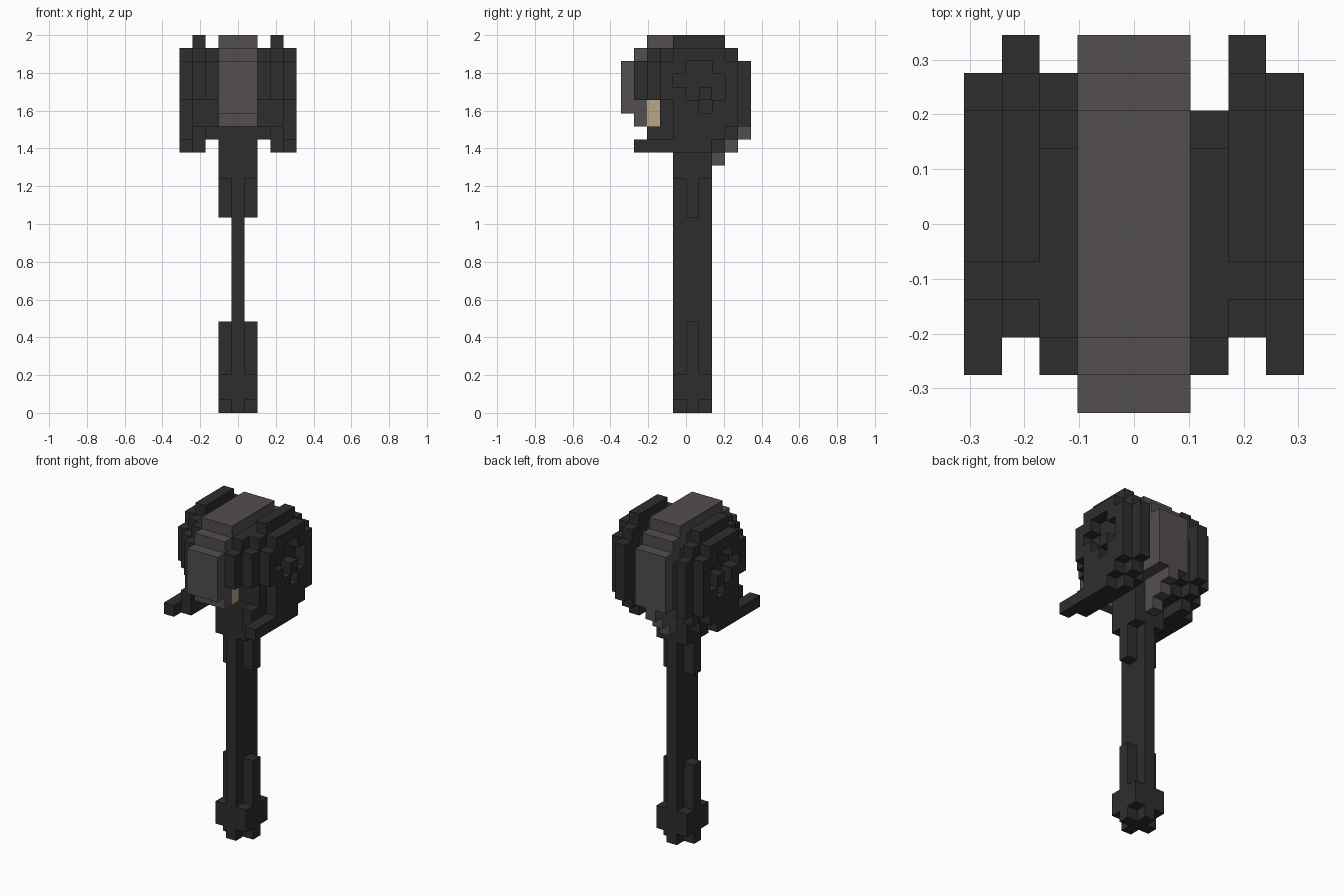
import bpy, bmesh
from mathutils import Vector

S = 2 / 29   # edge length of one block

cube = bpy.data.objects.get("Cube")
if cube:
    bpy.data.objects.remove(cube, do_unlink=True)


def material(name, color):
    m = bpy.data.materials.new(name)
    m.use_nodes = True
    m.diffuse_color = (*color, 1)
    m.node_tree.nodes["Principled BSDF"].inputs["Base Color"].default_value = (*color, 1)
    return m


DARK = material("charcoal", (0.027, 0.027, 0.027))
BROWN = material("warm grey", (0.085, 0.077, 0.074))
TAN = material("tan", (0.48, 0.39, 0.25))

taken = set()   # every block of the model
parts = []      # (name, material, blocks)


def block(x0, x1, y0, y1, z0, z1):
    """All grid cells in a box, both ends included."""
    return {(x, y, z) for x in range(x0, x1 + 1)
            for y in range(y0, y1 + 1) for z in range(z0, z1 + 1)}


def union(*boxes):
    return set().union(*(block(*b) for b in boxes))


def add_part(name, mat, cells):
    cells = cells - taken
    taken.update(cells)
    parts.append((name, mat, cells))


def skin(name, mat, cells):
    """Mesh the outer faces of a group of blocks."""
    bm = bmesh.new()
    for c in sorted(cells):
        centre = Vector((c[0], c[1] - 4.5, c[2] + 0.5))
        for axis in range(3):
            for sign in (-1, 1):
                n = [0, 0, 0]
                n[axis] = sign
                if tuple(a + b for a, b in zip(c, n)) in taken:
                    continue
                n = Vector(n)
                u = Vector([float(i == (axis + 1) % 3) for i in range(3)])
                v = n.cross(u)
                ring = [n - u - v, n + u - v, n + u + v, n - u + v]
                bm.faces.new([bm.verts.new((centre + p / 2) * S) for p in ring])
    bmesh.ops.remove_doubles(bm, verts=bm.verts, dist=S / 100)
    mesh = bpy.data.meshes.new(name)
    bm.to_mesh(mesh)
    bm.free()
    mesh.materials.append(mat)
    bpy.context.collection.objects.link(bpy.data.objects.new(name, mesh))


# Shaft, with cross-shaped grips and square collars
add_part("shaft", DARK, block(0, 0, 4, 6, 0, 19))
add_part("pommel", DARK, union((-1, 1, 5, 5, 0, 6), (-1, 1, 4, 6, 1, 2)))
add_part("neck", DARK, union((-1, 1, 5, 5, 15, 17), (-1, 1, 4, 6, 18, 21)))

# Lamp strip hidden under the front of the drum
add_part("lamp_strip", TAN, block(-1, 1, 2, 2, 22, 23))

# Central drum and the stepped rib beneath its back
add_part("drum", BROWN, union((-1, 1, 2, 7, 28, 28), (-1, 1, 1, 8, 27, 27),
                              (-1, 1, 0, 9, 23, 26), (-1, 1, 1, 9, 22, 22)))
add_part("rear_rib", BROWN, union((0, 0, 7, 9, 21, 21), (0, 0, 7, 8, 20, 20),
                                  (0, 0, 7, 7, 19, 19)))

for side, label in ((1, "left"), (-1, "right")):
    def mirrored(cells):
        return {(side * x, y, z) for x, y, z in cells}

    # Inner plate beside the drum
    inner = union((2, 2, 2, 6, 27, 27), (2, 2, 1, 7, 24, 26),
                  (2, 2, 3, 7, 22, 23), (2, 2, 4, 7, 21, 21))
    if side < 0:
        inner |= block(2, 2, 8, 8, 22, 25)
    add_part(label + "_inner_plate", DARK, mirrored(inner))

    # Large side disc
    add_part(label + "_disc", DARK, mirrored(union(
        (3, 3, 4, 7, 28, 28), (3, 3, 3, 8, 27, 27), (3, 3, 2, 9, 24, 26),
        (3, 3, 3, 9, 22, 23), (3, 3, 2, 8, 21, 21), (3, 3, 2, 7, 20, 20))))

    # Raised ring with a hooked recess
    ring = union((4, 4, 4, 7, 27, 27), (4, 4, 3, 8, 24, 26),
                 (4, 4, 4, 8, 22, 23), (4, 4, 4, 7, 21, 21))
    recess = union((4, 4, 5, 6, 26, 26), (4, 4, 4, 7, 25, 25), (4, 4, 5, 5, 24, 24),
                   (4, 4, 7, 7, 24, 24), (4, 4, 6, 6, 23, 23))
    add_part(label + "_ring", DARK, mirrored(ring - recess))

    # Bar pointing forward
    add_part(label + "_bar", DARK, mirrored(block(4, 4, 1, 6, 20, 20)))

for part in parts:
    skin(*part)
